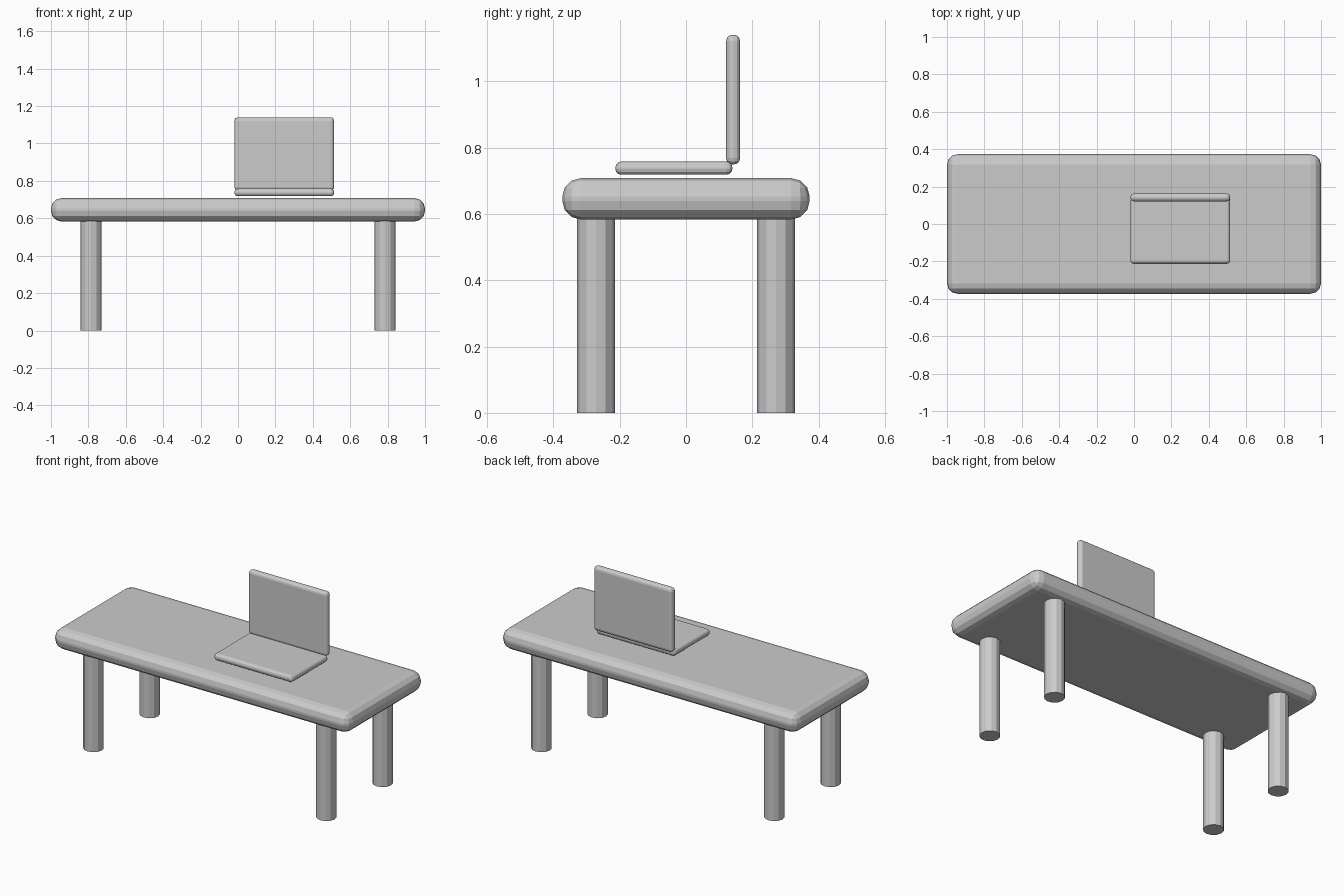
import bpy
import bmesh
from mathutils import Vector

if "Cube" in bpy.data.objects:
    bpy.data.objects.remove(bpy.data.objects["Cube"])


def rounded_box(name, low, high, radius, segments):
    """Box between two corners with every edge rounded."""
    low, high = Vector(low), Vector(high)
    bm = bmesh.new()
    bmesh.ops.create_cube(bm, size=1)
    bmesh.ops.scale(bm, vec=high - low, verts=bm.verts)
    bmesh.ops.bevel(bm, geom=bm.edges[:], offset=radius, segments=segments,
                    profile=0.5, affect='EDGES', clamp_overlap=True)
    mesh = bpy.data.meshes.new(name)
    bm.to_mesh(mesh)
    bm.free()
    obj = bpy.data.objects.new(name, mesh)
    obj.location = (low + high) / 2
    bpy.context.collection.objects.link(obj)
    return obj


# Thick table top with rounded rim
rounded_box("table_top", (-1, -0.373, 0.583), (1, 0.373, 0.708), 0.056, 3)

# Four faceted round legs, slightly sunk into the top
LEG_HEIGHT = 0.60
for side, sx in (("left", -1), ("right", 1)):
    for end, sy in (("front", -1), ("back", 1)):
        bpy.ops.mesh.primitive_cylinder_add(
            vertices=12, radius=0.057, depth=LEG_HEIGHT,
            location=(sx * 0.786, sy * 0.271, LEG_HEIGHT / 2))
        bpy.context.object.name = f"{end}_{side}_leg"

# Open laptop: flat keyboard base and upright screen
rounded_box("laptop_base", (-0.019, -0.213, 0.718), (0.514, 0.14, 0.758), 0.018, 3)
rounded_box("laptop_screen", (-0.019, 0.121, 0.749), (0.514, 0.163, 1.14), 0.019, 3)
